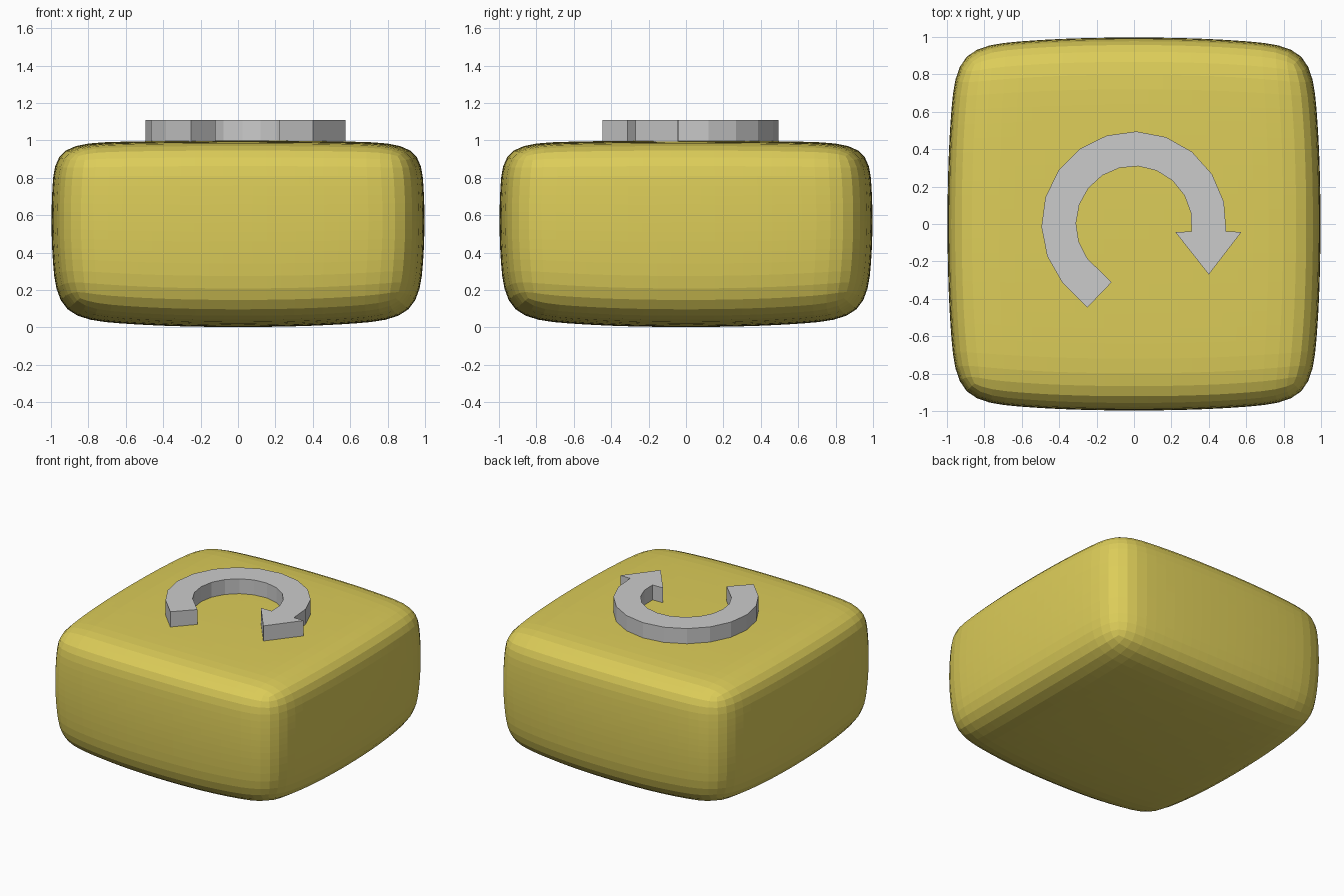
import bpy, bmesh
from math import radians, cos, sin

if "Cube" in bpy.data.objects:
    bpy.data.objects.remove(bpy.data.objects["Cube"])


def make_object(name, bm):
    bmesh.ops.recalc_face_normals(bm, faces=bm.faces)
    mesh = bpy.data.meshes.new(name)
    bm.to_mesh(mesh)
    bm.free()
    obj = bpy.data.objects.new(name, mesh)
    bpy.context.collection.objects.link(obj)
    return obj


# Cushion-shaped body: cube with support loops
bm = bmesh.new()
bmesh.ops.create_cube(bm, size=2)
for v in bm.verts:
    v.co.z = (v.co.z + 1) / 2
LOOPS = [(0, (-0.65, -0.33, 0, 0.33, 0.65)), (1, (-0.65, -0.33, 0, 0.33, 0.65)),
         (2, (0.33, 0.55, 0.75))]
for axis, cuts in LOOPS:
    for c in cuts:
        vec = [0, 0, 0]
        vec[axis] = 1
        bmesh.ops.bisect_plane(bm, geom=bm.verts[:] + bm.edges[:] + bm.faces[:],
                               plane_co=[c * n for n in vec], plane_no=vec)

# Every side bulges towards its middle, the underside most
for v in bm.verts:
    x, y, z = v.co
    ax, ay = abs(x) ** 2.4, abs(y) ** 2.4
    w = (z - 0.55) / 0.5
    v.co.x = x * (1 - 0.055 * ay - 0.03 * w * w)
    v.co.y = y * (1 - 0.055 * ax - 0.03 * w * w)
    low, high = 0.05 * (ax + ay), 1 - 0.017 * (ax + ay)
    v.co.z = low + z * (high - low)
body = make_object("button_body", bm)
sub = body.modifiers.new("Subdivision", 'SUBSURF')
sub.levels = sub.render_levels = 2
yellow = bpy.data.materials.new("yellow")
yellow.diffuse_color = (0.72, 0.61, 0.10, 1)
yellow.use_nodes = True
yellow.node_tree.nodes["Principled BSDF"].inputs["Base Color"].default_value = yellow.diffuse_color
body.data.materials.append(yellow)


# Curved arrow: outer arc, tail, inner arc and head, extruded upward
def arc(radius, start, end, steps=12):
    angles = [radians(start + (end - start) * i / steps) for i in range(steps + 1)]
    return [(radius * cos(a), radius * sin(a)) for a in angles]


outline = (arc(0.495, -4.7, 219) + [(-0.25, -0.447), (-0.12, -0.312)]
           + arc(0.31, 216.5, -7.6)
           + [(0.22, -0.042), (0.40, -0.27), (0.575, -0.042)])
bm = bmesh.new()
face = bm.faces.new([bm.verts.new((x, y, 0.98)) for x, y in outline])
top = bmesh.ops.extrude_face_region(bm, geom=[face])
for v in top["geom"]:
    if isinstance(v, bmesh.types.BMVert):
        v.co.z = 1.11
make_object("curved_arrow", bm)
